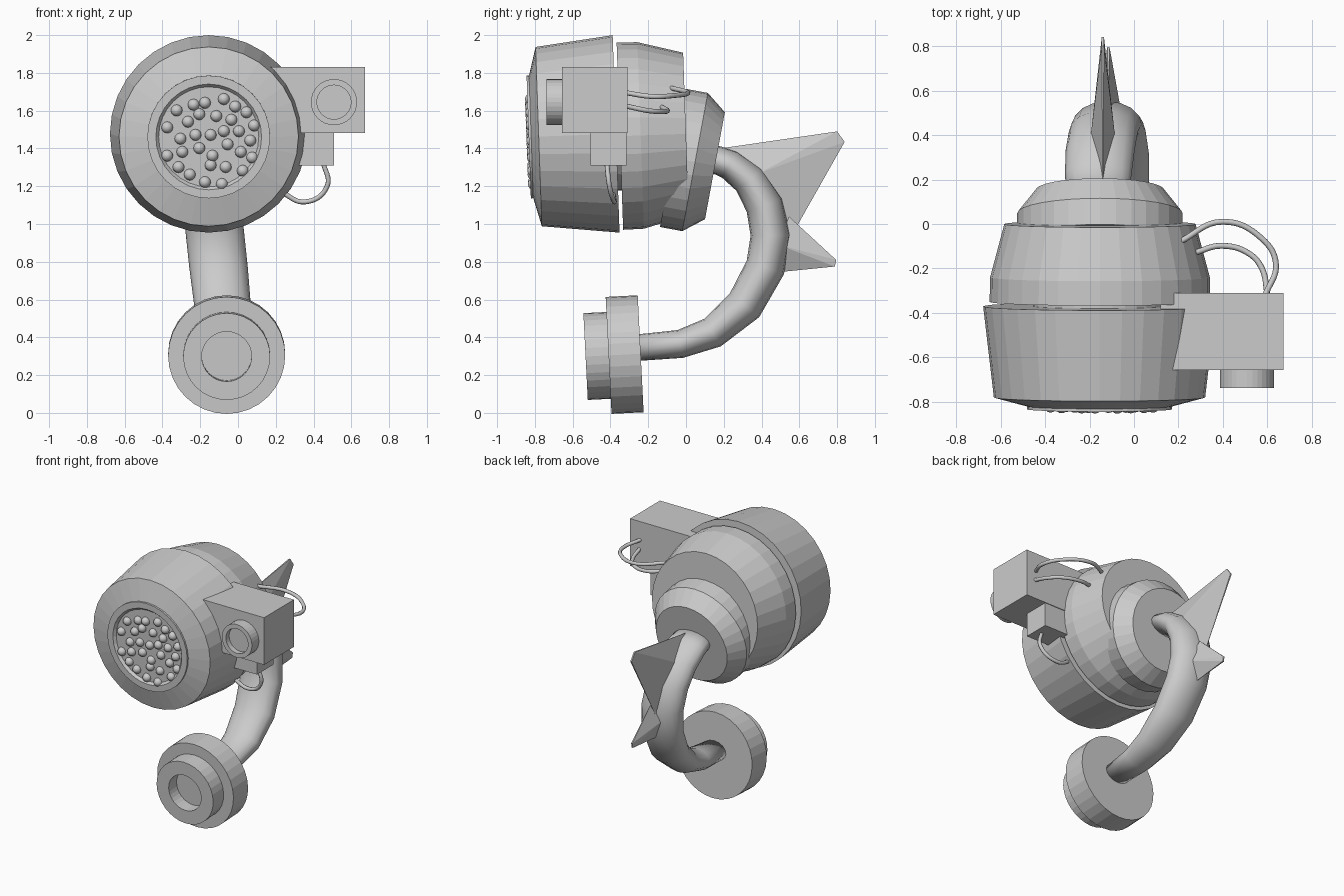
import bpy, bmesh, math
from mathutils import Matrix, Vector

if "Cube" in bpy.data.objects:
    bpy.data.objects.remove(bpy.data.objects["Cube"], do_unlink=True)

grey = bpy.data.materials.new("plain grey")
grey.use_nodes = True
COLOUR = (0.6, 0.6, 0.6, 1)
grey.diffuse_color = COLOUR
grey.node_tree.nodes["Principled BSDF"].inputs["Base Color"].default_value = COLOUR


def finish(name, bm, matrix=None, smooth=False):
    bmesh.ops.recalc_face_normals(bm, faces=bm.faces)
    for face in bm.faces:
        face.smooth = smooth
    mesh = bpy.data.meshes.new(name)
    bm.to_mesh(mesh)
    bm.free()
    mesh.materials.append(grey)
    obj = bpy.data.objects.new(name, mesh)
    if matrix:
        obj.matrix_world = matrix
    bpy.context.collection.objects.link(obj)
    return obj


def skin(bm, rings):
    """Join rings of vertices into a closed tube."""
    n = len(rings[0])
    for a, b in zip(rings, rings[1:]):
        for i in range(n):
            j = (i + 1) % n
            bm.faces.new((a[i], a[j], b[j], b[i]))
    bm.faces.new(rings[0])
    bm.faces.new(rings[-1])


def frame(centre, tilt):
    return Matrix.Translation(centre) @ Matrix.Rotation(math.radians(tilt), 4, "X")


def lathe(name, centre, tilt, profile, sides=32):
    """Turn (radius, depth) points around a front-to-back axis."""
    bm = bmesh.new()
    rings = []
    for radius, depth in profile:
        angles = [math.tau * i / sides for i in range(sides)]
        rings.append([bm.verts.new((radius * math.cos(a), depth, radius * math.sin(a)))
                      for a in angles])
    skin(bm, rings)
    return finish(name, bm, frame(centre, tilt))


def box(name, low, high):
    low, high = Vector(low), Vector(high)
    bm = bmesh.new()
    bmesh.ops.create_cube(bm, size=1)
    bmesh.ops.scale(bm, vec=high - low, verts=bm.verts)
    bmesh.ops.translate(bm, vec=(low + high) / 2, verts=bm.verts)
    return finish(name, bm)


def fin(name, x, half, spine, middle, tips):
    """Thin blade: sharp top and bottom, thick in the middle, narrow tip."""
    bm = bmesh.new()
    for y, z in spine:
        bm.verts.new((x, y, z))
    for side in (-1, 1):
        bm.verts.new((x + side * half, *middle))
        for y, z in tips:
            bm.verts.new((x + side * 0.005, y, z))
    bmesh.ops.convex_hull(bm, input=bm.verts)
    return finish(name, bm)


def wire(name, points):
    curve = bpy.data.curves.new(name, "CURVE")
    curve.dimensions = "3D"
    curve.bevel_depth = 0.013
    curve.bevel_resolution = 2
    curve.resolution_u = 8
    spline = curve.splines.new("BEZIER")
    spline.bezier_points.add(len(points) - 1)
    for point, co in zip(spline.bezier_points, points):
        point.co = co
        point.handle_left_type = point.handle_right_type = "AUTO"
    curve.materials.append(grey)
    obj = bpy.data.objects.new(name, curve)
    bpy.context.collection.objects.link(obj)


# Head: front drum with raised rim and recessed face, rear drum, tilted neck
HEAD = (-0.155, -0.37, 1.477)
TILT = 2
lathe("front_drum", HEAD, TILT,
      [(0.523, 0), (0.475, -0.41), (0.325, -0.45), (0.325, -0.463),
       (0.28, -0.463), (0.265, -0.445)])
lathe("drum_core", HEAD, TILT, [(0.3, -0.05), (0.3, 0.1)])
lathe("rear_drum", (-0.153, -0.35, 1.465), TILT,
      [(0.496, 0), (0.494, 0.11), (0.43, 0.35)])
lathe("neck", (-0.153, 0.048, 1.328), -10.5,
      [(0.372, -0.12), (0.372, 0), (0.288, 0.107)])

# Face knobs, in hundredths from the middle of the face
KNOBS = [(-22, 5), (-17, 14), (-8, 17), (-2, 18), (8, 20), (14, 16), (20, 13), (24, 6),
         (-11, 8), (-5, 12), (4, 11), (12, 9), (-15, -1), (-7, 1), (1, 1), (8, 3),
         (16, 3), (22, -2), (-22, -10), (-14, -8), (-5, -6), (2, -10), (10, -4),
         (17, -8), (23, -11), (-16, -16), (1, -15), (9, -16), (18, -18),
         (-10, -20), (-2, -24), (7, -25)]
bm = bmesh.new()
for x, z in KNOBS:
    bmesh.ops.create_uvsphere(
        bm, u_segments=12, v_segments=8, radius=0.031,
        matrix=Matrix.Translation((x / 100, -0.445, z / 100)) @ Matrix.Rotation(math.pi / 2, 4, "X"))
finish("face_knobs", bm, frame(HEAD, TILT), smooth=True)

# Side box with its lens and lower block
box("side_box", (0.12, -0.657, 1.483), (0.672, -0.31, 1.83))
box("lower_block", (0.22, -0.505, 1.31), (0.508, -0.315, 1.49))
lathe("side_lens", (0.508, -0.65, 1.645), 0,
      [(0.122, 0), (0.122, -0.088), (0.09, -0.088), (0.09, -0.05)])

# Wires from the box to the drum
wire("upper_wire", [(0.59, -0.32, 1.695), (0.638, -0.18, 1.675), (0.574, -0.065, 1.68),
                    (0.395, 0.01, 1.695), (0.205, -0.08, 1.72)])
wire("middle_wire", [(0.6, -0.32, 1.625), (0.575, -0.2, 1.6), (0.52, -0.135, 1.595),
                     (0.395, -0.098, 1.6), (0.27, -0.13, 1.62)])
wire("lower_wire", [(0.45, -0.42, 1.33), (0.472, -0.405, 1.2), (0.355, -0.38, 1.117),
                    (0.22, -0.39, 1.175)])

# Curved arm: (y, z, half width, half thickness) along its length
ARM = [(0.11, 1.36, 0.14, 0.07), (0.23, 1.315, 0.15, 0.08), (0.335, 1.235, 0.155, 0.09),
       (0.415, 1.1, 0.155, 0.1), (0.447, 0.94, 0.155, 0.105), (0.42, 0.77, 0.155, 0.105),
       (0.31, 0.57, 0.15, 0.1), (0.14, 0.425, 0.135, 0.085), (-0.03, 0.365, 0.115, 0.075),
       (-0.26, 0.345, 0.095, 0.07)]
SIDES = 16
bm = bmesh.new()
rings = []
for i, (y, z, wide, thick) in enumerate(ARM):
    before, after = ARM[max(i - 1, 0)], ARM[min(i + 1, len(ARM) - 1)]
    normal = Vector((before[1] - after[1], after[0] - before[0])).normalized()
    centre_x = -0.165 + 0.105 * (1.36 - z)
    ring = []
    for k in range(SIDES):
        a = math.tau * k / SIDES
        out = thick * math.sin(a)
        ring.append(bm.verts.new((centre_x + wide * math.cos(a),
                                  y + out * normal.x, z + out * normal.y)))
    rings.append(ring)
skin(bm, rings)
finish("curved_arm", bm, smooth=True)

# Fins on the back of the arm
fin("upper_fin", -0.14, 0.055, [(0.18, 1.4), (0.56, 0.94)], (0.39, 1.27),
    [(0.8, 1.49), (0.84, 1.435)])
fin("lower_fin", -0.115, 0.06, [(0.545, 1.04), (0.49, 0.745)], (0.49, 0.89),
    [(0.795, 0.81), (0.788, 0.775)])

# Round foot with a stepped, hollow front
FOOT = (-0.06, -0.24, 0.313)
lathe("foot_disc", FOOT, 2.9, [(0.31, 0), (0.31, -0.17)])
lathe("foot_ring", FOOT, 2.9, [(0.23, -0.16), (0.23, -0.292), (0.132, -0.292), (0.132, -0.2)])
